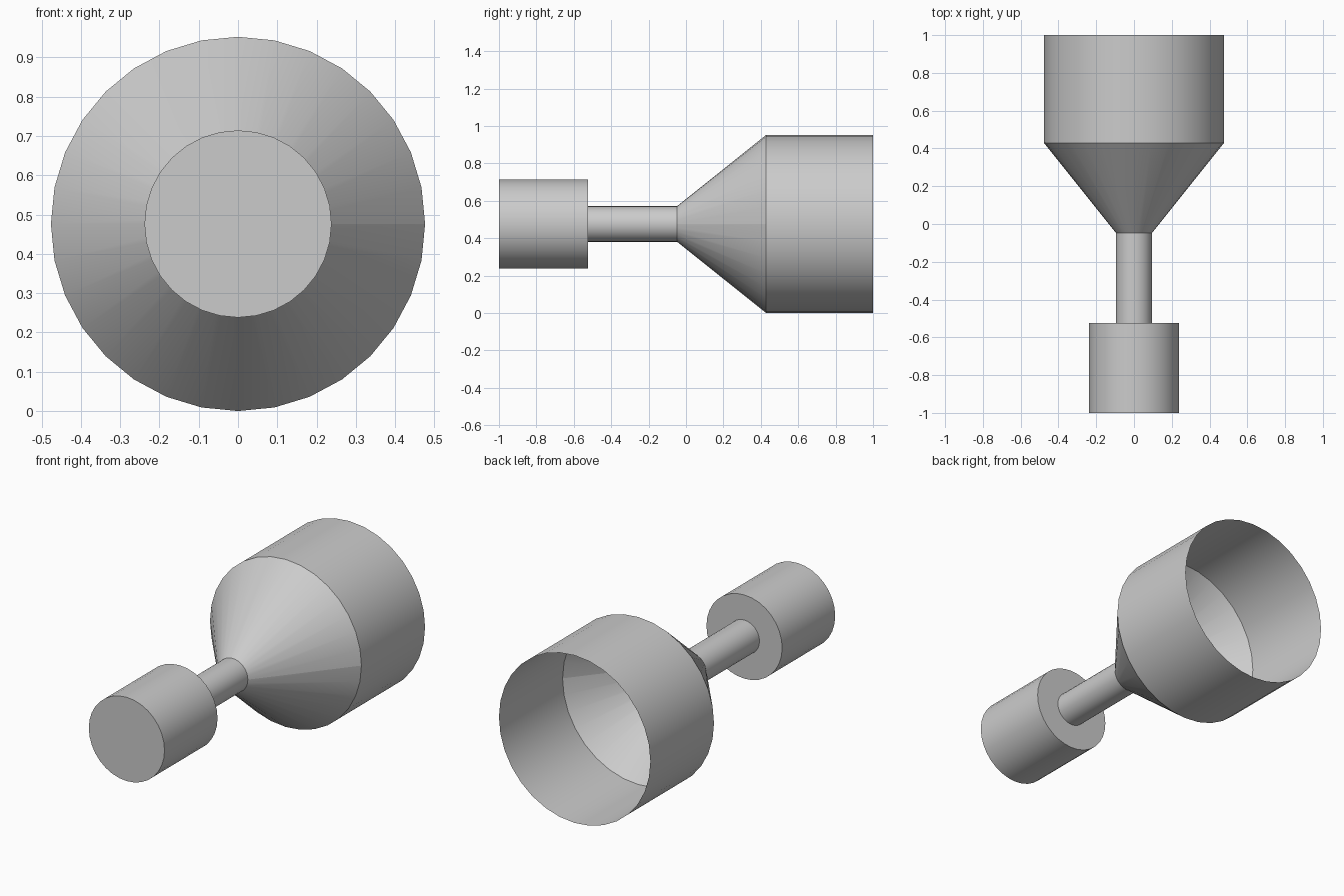
import bpy
import bmesh
from math import cos, sin, tau, radians

cube = bpy.data.objects.get("Cube")
if cube:
    bpy.data.objects.remove(cube, do_unlink=True)

SIDES = 32
UNIT = 2 / 4.2          # large radius, also the height of the axis

grey = bpy.data.materials.new("plain_grey")
grey.use_nodes = True
colour = (0.6, 0.6, 0.6, 1)
grey.diffuse_color = colour
grey.node_tree.nodes["Principled BSDF"].inputs["Base Color"].default_value = colour


def tube(name, y0, r0, y1, r1, capped=False, seam=False):
    """Round section along y, with radii and stations in units of the large radius."""
    bm = bmesh.new()
    rings = []
    for y, r in ((y0, r0), (y1, r1)):
        rings.append([bm.verts.new((r * UNIT * cos(tau * i / SIDES),
                                    y * UNIT - 1,
                                    r * UNIT * sin(tau * i / SIDES) + UNIT))
                      for i in range(SIDES)])
    front, back = rings
    for i in range(SIDES):
        j = (i + 1) % SIDES
        bm.faces.new((front[i], back[i], back[j], front[j]))
    if capped:
        bm.faces.new(front)
        bm.faces.new(back[::-1])
    mesh = bpy.data.meshes.new(name)
    bm.to_mesh(mesh)
    bm.free()
    mesh.materials.append(grey)
    obj = bpy.data.objects.new(name, mesh)
    bpy.context.collection.objects.link(obj)
    bpy.ops.object.select_all(action='DESELECT')
    obj.select_set(True)
    bpy.context.view_layer.objects.active = obj
    bpy.ops.object.shade_smooth_by_angle(angle=radians(30))
    if seam:            # visible joint along the +x side
        for edge in mesh.edges:
            if set(edge.vertices) == {0, SIDES}:
                edge.use_edge_sharp = True


# Solid head, thin neck, flared cone and open thin-walled cup
tube("head", 0, 0.5, 1, 0.5, capped=True)
tube("neck", 1, 0.2, 2, 0.2)
tube("cone", 2, 0.2, 3, 1, seam=True)
tube("cup", 3, 1, 4.2, 1)
